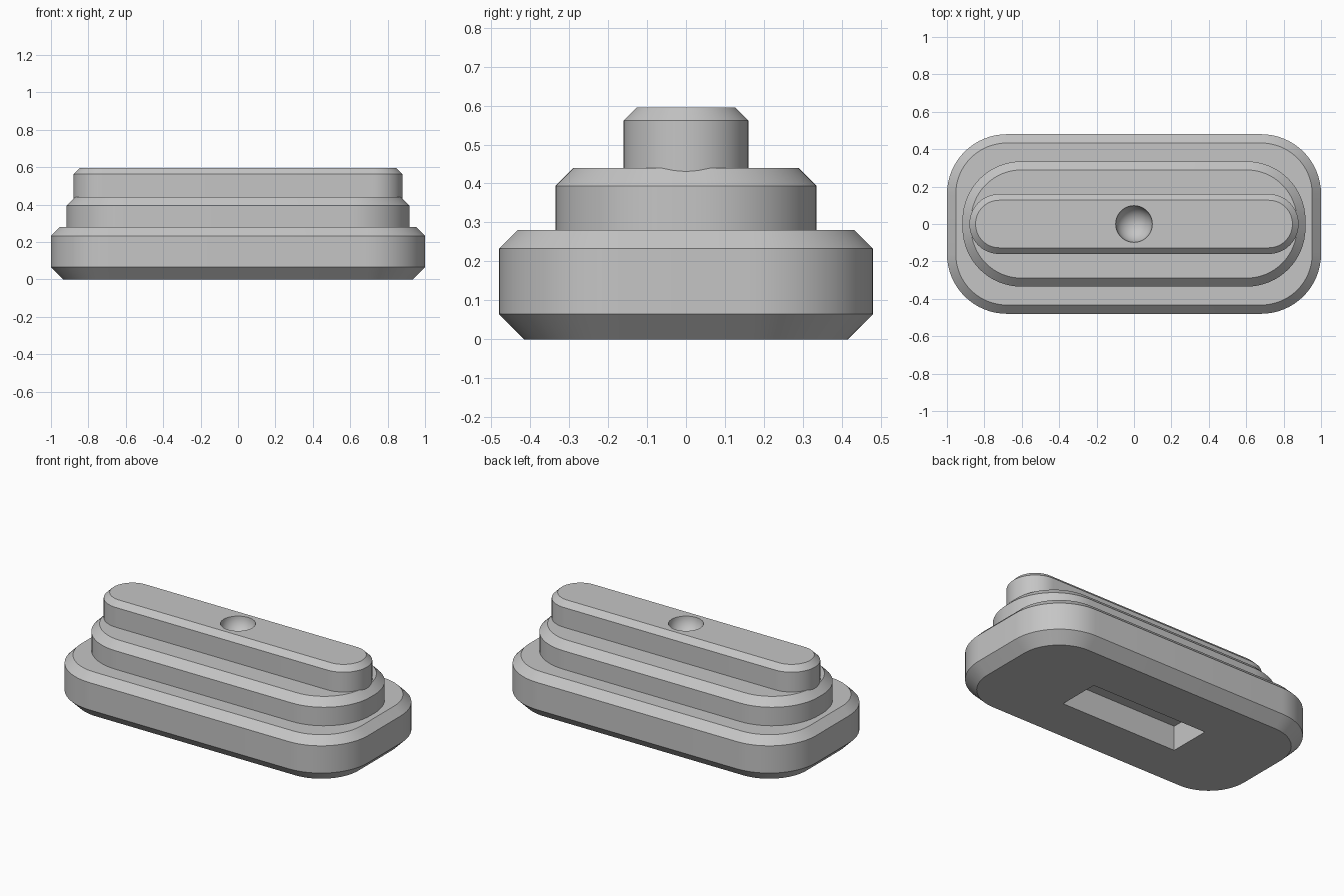
import bpy, bmesh, math

cube = bpy.data.objects.get("Cube")
if cube:
    bpy.data.objects.remove(cube, do_unlink=True)

grey = bpy.data.materials.new("plain_grey")
grey.use_nodes = True
grey.diffuse_color = (0.56, 0.56, 0.56, 1)
grey.node_tree.nodes["Principled BSDF"].inputs["Base Color"].default_value = grey.diffuse_color

SEGMENTS = 16  # steps per rounded corner


def outline(hx, hy, r):
    """Counter-clockwise rounded rectangle."""
    points = []
    for corner, (sx, sy) in enumerate([(1, 1), (-1, 1), (-1, -1), (1, -1)]):
        for i in range(SEGMENTS + 1):
            a = (corner + i / SEGMENTS) * math.pi / 2
            points.append((sx * (hx - r) + r * math.cos(a),
                           sy * (hy - r) + r * math.sin(a)))
    return points


def make_object(name, bm):
    bmesh.ops.remove_doubles(bm, verts=bm.verts, dist=0.0001)
    bmesh.ops.recalc_face_normals(bm, faces=bm.faces)
    mesh = bpy.data.meshes.new(name)
    bm.to_mesh(mesh)
    bm.free()
    mesh.materials.append(grey)
    obj = bpy.data.objects.new(name, mesh)
    bpy.context.collection.objects.link(obj)
    return obj


def tier(name, hx, hy, r, levels):
    """Stack of outlines; levels are (height, inset) pairs."""
    bm = bmesh.new()
    rings = [[bm.verts.new((x, y, z)) for x, y in outline(hx - d, hy - d, r - d)]
             for z, d in levels]
    for low, high in zip(rings, rings[1:]):
        for i in range(len(low)):
            j = (i + 1) % len(low)
            bm.faces.new((low[i], low[j], high[j], high[i]))
    bm.faces.new(rings[0][::-1])
    bm.faces.new(rings[-1])
    return make_object(name, bm)


def select_only(obj):
    bpy.ops.object.select_all(action='DESELECT')
    obj.select_set(True)
    bpy.context.view_layer.objects.active = obj


def carve(obj, cutter):
    cutter.hide_render = True
    mod = obj.modifiers.new("carve", 'BOOLEAN')
    mod.operation = 'DIFFERENCE'
    mod.solver = 'EXACT'
    mod.object = cutter
    select_only(obj)
    bpy.ops.object.modifier_apply(modifier=mod.name)
    bpy.data.objects.remove(cutter, do_unlink=True)


# Three stacked tiers with chamfered rims
base = tier("base_tier", 1.0, 0.48, 0.32,
            [(0, 0.065), (0.065, 0), (0.233, 0), (0.28, 0.047)])
middle = tier("middle_tier", 0.917, 0.335, 0.315,
              [(0.27, 0), (0.394, 0), (0.44, 0.046)])
rail = tier("top_rail", 0.88, 0.16, 0.159,
            [(0.42, 0), (0.562, 0), (0.595, 0.033)])

# Rectangular pocket under the base
bm = bmesh.new()
bmesh.ops.create_cube(bm, size=2)
bmesh.ops.scale(bm, vec=(0.405, 0.133, 0.155), verts=bm.verts)
carve(base, make_object("pocket_cutter", bm))

# Round dimple in the rail
bm = bmesh.new()
bmesh.ops.create_uvsphere(bm, u_segments=48, v_segments=24, radius=0.098)
bmesh.ops.translate(bm, vec=(0, 0, 0.595), verts=bm.verts)
carve(rail, make_object("dimple_cutter", bm))

for obj in (base, middle, rail):
    select_only(obj)
    bpy.ops.object.shade_smooth_by_angle(angle=math.radians(30))
